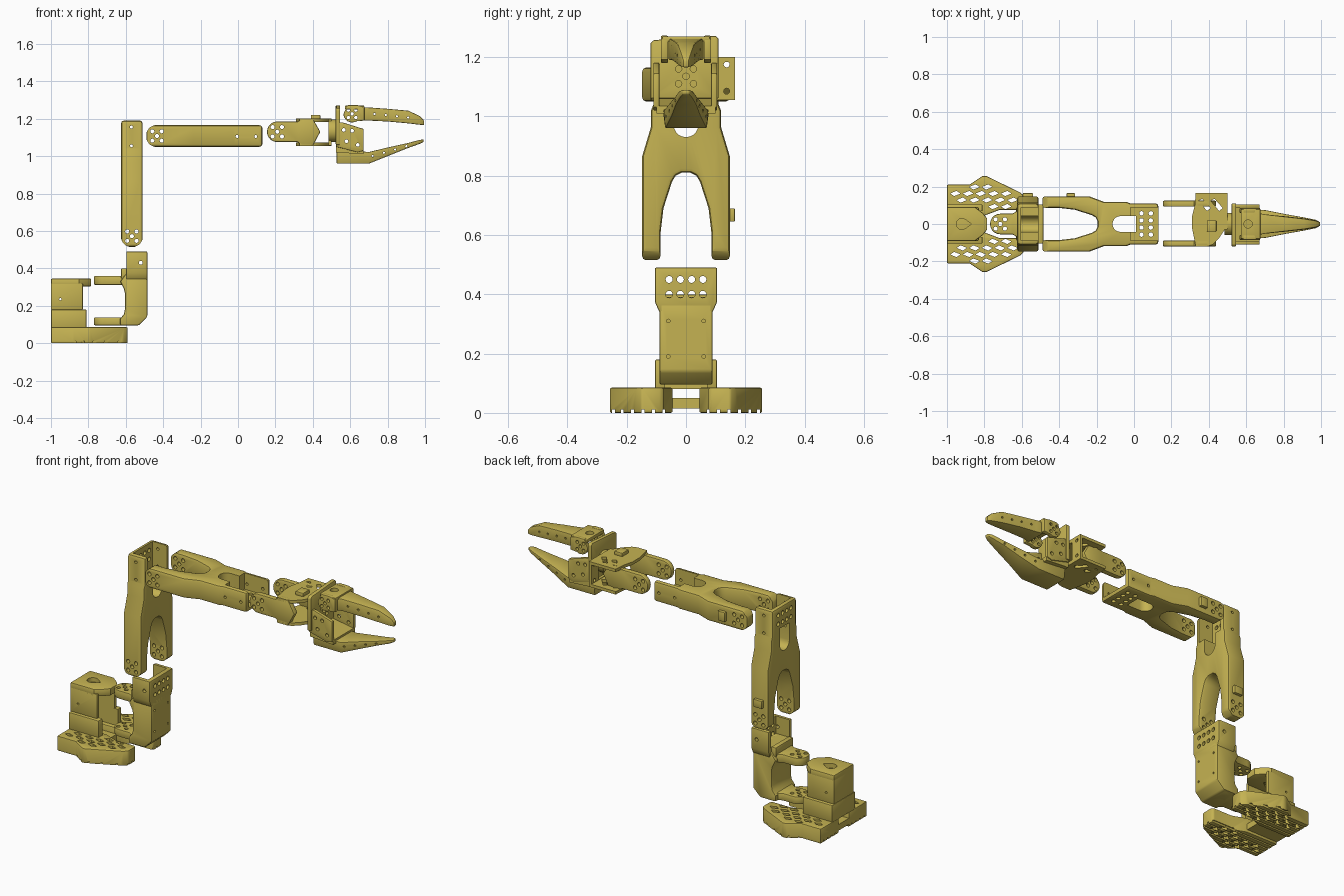
import bpy, bmesh, math
from mathutils import Matrix

if "Cube" in bpy.data.objects:
    bpy.data.objects.remove(bpy.data.objects["Cube"], do_unlink=True)

COLOUR = (0.56, 0.45, 0.085, 1)
mat = bpy.data.materials.new("mustard plastic")
mat.use_nodes = True
mat.diffuse_color = COLOUR
bsdf = next(n for n in mat.node_tree.nodes if n.type == 'BSDF_PRINCIPLED')
bsdf.inputs["Base Color"].default_value = COLOUR
bsdf.inputs["Roughness"].default_value = 0.6


# ---- 2D outlines and solids -------------------------------------------------
def rect(u0, u1, v0, v1):
    return [(u0, v0), (u1, v0), (u1, v1), (u0, v1)]


def arc(cu, cv, r, a0, a1, n=10):
    return [(cu + r * math.cos(math.radians(a0 + (a1 - a0) * i / n)),
             cv + r * math.sin(math.radians(a0 + (a1 - a0) * i / n))) for i in range(n + 1)]


def circle(cu, cv, r, n=12):
    return arc(cu, cv, r, 0, 360 - 360 / n, n - 1)


def horn(cu, cv, d=0.025, r=0.011):
    """Centre hole with four screw holes around it."""
    return [circle(cu, cv, r)] + [circle(cu + i * d, cv + j * d, r) for i in (-1, 1) for j in (-1, 1)]


def mirrored(half):
    """Close a half outline by reflecting its second coordinate."""
    return half + [(u, -v) for u, v in reversed(half)]


def mesh_object(name, shapes, matrix=None):
    """Each shape is (outline, axis, start, end), extruded along the axis."""
    place = {'x': lambda u, v, t: (t, u, v), 'y': lambda u, v, t: (u, t, v), 'z': lambda u, v, t: (u, v, t)}
    bm = bmesh.new()
    for pts, axis, a, b in shapes:
        lo = [bm.verts.new(place[axis](u, v, a)) for u, v in pts]
        hi = [bm.verts.new(place[axis](u, v, b)) for u, v in pts]
        bm.faces.new(lo)
        bm.faces.new(hi[::-1])
        for i in range(len(pts)):
            j = (i + 1) % len(pts)
            bm.faces.new((lo[i], hi[i], hi[j], lo[j]))
    return finish_mesh(name, bm, matrix)


def finish_mesh(name, bm, matrix=None):
    if matrix:
        bm.transform(matrix)
    bmesh.ops.recalc_face_normals(bm, faces=bm.faces)
    me = bpy.data.meshes.new(name)
    bm.to_mesh(me)
    bm.free()
    me.materials.append(mat)
    ob = bpy.data.objects.new(name, me)
    bpy.context.collection.objects.link(ob)
    return ob


def activate(ob):
    bpy.ops.object.select_all(action='DESELECT')
    bpy.context.view_layer.objects.active = ob
    ob.select_set(True)


def dress(ob, bevel=0.0, cuts=(), keep=None, matrix=None):
    """Bevel, then intersect with keep, then subtract every group of cutters."""
    activate(ob)
    if bevel:
        m = ob.modifiers.new("bevel", 'BEVEL')
        m.width, m.segments, m.limit_method, m.angle_limit = bevel, 2, 'ANGLE', math.radians(40)
        bpy.ops.object.modifier_apply(modifier=m.name)
    jobs = ([('INTERSECT', keep)] if keep else []) + [('DIFFERENCE', c) for c in cuts]
    for op, shapes in jobs:
        cutter = mesh_object("cutter", shapes, matrix)
        m = ob.modifiers.new("cut", 'BOOLEAN')
        m.operation, m.object, m.solver, m.use_self = op, cutter, 'EXACT', True
        bpy.ops.object.modifier_apply(modifier=m.name)
        bpy.data.objects.remove(cutter, do_unlink=True)
    bpy.ops.object.shade_smooth_by_angle(angle=math.radians(32))
    return ob


def part(name, shapes, bevel=0.0, cuts=(), keep=None, matrix=None):
    return dress(mesh_object(name, shapes, matrix), bevel, cuts, keep, matrix)


# ---- base feet: perforated wings with grooved undersides --------------------
def rim(x):
    return 0.21 if x < -0.88 else 0.21 + (x + 0.88) * 0.65 if x < -0.8 else 0.262 - (x + 0.8) * 0.49


WING = [(-1, .045), (-.8, .045), (-.72, .075), (-.6, .075), (-.59, .09), (-.59, .15), (-.61, .169),
        (-.79, .257), (-.81, .257), (-.88, .21), (-1, .21)]
for side, label in ((1, "left"), (-1, "right")):
    holes = []
    for row in range(5):
        for col in range(6):
            x = -0.955 + col * 0.068 + (row % 2) * 0.034
            y = 0.093 + row * 0.035
            if y + 0.025 < rim(x) and x < -0.62 and not (x < -0.78 and y < 0.12):
                diamond = [(x - .028, y), (x - .006, y - .014), (x + .028, y), (x + .006, y + .014)]
                holes.append(([(u, side * v) for u, v in diamond], 'z', -.1, .2))
    grooves = [(rect(-1.1, -.5, side * y - .005, side * y + .005), 'z', -.1, .012)
               for y in (.075, .11, .145, .18, .215, .245)]
    part(label + "_foot", [([(u, side * v) for u, v in WING], 'z', 0, .085)], .006, [holes, grooves])
part("base_bridge", [(rect(-1, -.8, -.06, .06), 'z', .015, .05)])

# ---- base motor housing, open toward the arm --------------------------------
opening = [(rect(-.085 + .015, .07, .05, .315), 'x', -.975, -.7)]
part("housing_lower", [(rect(-1, -.81, -.105, .105), 'z', .08, .18)], .006, [opening])
part("housing_upper", [(rect(-1, -.83, -.09, .09), 'z', .18, .32)], .004,
     [opening, [(circle(-.95, .235, .006), 'y', -.2, .2)]])
nose = mirrored([(-1, .09), (-.85, .09), (-.81, .06), (-.785, .03)])
keyhole = arc(-.92, 0, .03, 50, 310) + [(-.87, 0)]
part("housing_lid", [(nose, 'z', .303, .345)], .006, [[(keyhole, 'z', .2, .5)]])

# ---- shoulder bracket -------------------------------------------------------
arm_pad = arc(-.715, 0, .055, 90, 270) + [(-.65, -.055), (-.6, -.085), (-.54, -.085),
                                          (-.54, .085), (-.6, .085), (-.65, .055)]
pad_holes = [(h, 'z', 0, .6) for h in horn(-.715, 0)]
part("shoulder_lower_arm", [(arm_pad, 'z', .095, .138)], .006, [pad_holes])
part("shoulder_upper_arm", [(arm_pad, 'z', .312, .36)], .006, [pad_holes])
column = [(-.63, .095), (-.53, .095), (-.485, .14), (-.485, .37), (-.6, .37), (-.63, .33),
          (-.61, .29), (-.605, .27), (-.605, .18), (-.61, .155), (-.63, .13)]
part("shoulder_column", [(column, 'y', -.09, .09)], .008,
     [[(circle(y, z, .006), 'x', -.5, -.4) for y in (-.06, .06) for z in (.19, .31)]])
cup = [(-.09, .34), (.09, .34), (.105, .375), (.105, .49), (-.105, .49), (-.105, .375)]
part("shoulder_cup", [(cup, 'x', -.597, -.485)], .005,
     [[(rect(-.085, .085, .39, .6), 'x', -.7, -.51)],
      [(circle(y, z, .012), 'x', -.53, -.4) for y in (-.057, -.019, .019, .057) for z in (.4, .45)],
      [(circle(-.52, .43, .01), 'y', -.2, .2)]])
part("shoulder_tab", [(rect(-.625, -.595, -.08, .08), 'z', .345, .4)], .006)


# ---- upper arm and forearm: same forked link, different lengths -------------
def link(name, L, taper, window, matrix):
    T = .115
    outer = [(0, .148), (taper[0], .148), (taper[1], .118), (L - .17, .118), (L - .15, .11), (L, .11)]
    inner = [(.295, .015), (.285, .035), (.265, .047), (.175, .076), (.09, .086), (0, .086)]
    outline = inner + outer + [(u, -v) for u, v in reversed(inner + outer)]
    profile = arc(T / 2, T / 2, T / 2 + .002, 270, 90, 14) + [(L + .01, T + .002), (L + .01, -.002)]
    slot = arc(window + .042, 0, .042, 90, 270) + [(L - .12, -.042), (L - .12, .042)]
    pocket = [(rect(L - .15, L + .1, -.088, .088), 'z', .022, .3)]
    grid = [(circle(L - u, v, .012), 'z', -.1, .05) for u in (.04, .09) for v in (-.057, -.019, .019, .057)]
    screws = [(h, 'y', -.3, .3) for h in horn(.057, T / 2)]
    screws += [(circle(L - u, .055, .008), 'y', -.3, .3) for u in (.035, .135)]
    part(name, [(outline, 'z', 0, T)], .014,
         [[(slot, 'z', -.1, .3)], pocket, grid, screws], [(profile, 'y', -.3, .3)], matrix)
    part(name + "_cable_clip", [(rect(.13, .175, .03, .085), 'y', .14, .165)], .004, matrix=matrix)


UPRIGHT = Matrix(((0, 0, 1, -.625), (0, 1, 0, 0), (1, 0, 0, .515), (0, 0, 0, 1)))
link("upper_arm", .675, (.35, .45), .415, UPRIGHT)
link("forearm", .62, (.25, .33), .375, Matrix.Translation((-.49, 0, 1.05)))

# ---- wrist: two cheeks, curved slotted plates and a motor frame -------------
cheek = arc(.21, 1.13, .055, 270, 90, 12) + [(.32, 1.185), (.34, 1.2), (.40, 1.2), (.44, 1.13),
                                            (.40, 1.055), (.34, 1.055), (.32, 1.075)]
wrist_holes = [(h, 'y', -.3, .3) for h in horn(.21, 1.13)]
part("wrist_right_cheek", [(cheek, 'y', -.12, -.088)], .006, [wrist_holes])
part("wrist_left_cheek", [(cheek, 'y', .093, .125)], .006, [wrist_holes])
plate = [(.33, .165), (.5, .165), (.5, .02), (.485, -.03), (.455, -.075), (.42, -.11), (.39, -.12), (.33, -.12),
         (.32, -.07), (.31, -.02), (.31, .04), (.325, .1)]
slots = [([(x, .125), (x + .02, .135), (x + .065, .085), (x + .045, .07)], 'z', 1, 1.3) for x in (.345, .41)]
part("wrist_top_plate", [(plate, 'z', 1.183, 1.2)], 0, [slots])
part("wrist_bottom_plate", [(plate, 'z', 1.055, 1.072)], 0, [slots])
part("wrist_motor_frame", [(rect(-.03, .165, 1.056, 1.199), 'x', .484, .5)], 0,
     [[(rect(-.015, .1, 1.075, 1.18), 'x', .4, .6)],
      [(circle(.137, z, .01), 'x', .4, .6) for z in (1.07 + .015, 1.175)]])
part("wrist_clip", [(rect(.39, .44, -.04, .02), 'z', 1.195, 1.22)], .004)
part("wrist_horn", [(circle(0, 1.135, .06, 24), 'x', .485, .53)])

# ---- gripper body -----------------------------------------------------------
back = [(-.12, 1.06), (.11, 1.06), (.11, 1.262), (.1, 1.272), (-.11, 1.257), (-.12, 1.247)]
part("gripper_back_plate", [(back, 'x', .522, .546)], .005,
     [[(h, 'x', .4, .7) for h in horn(0, 1.135)]])
wall = [(.525, 1.18), (.56, 1.18), (.672, 1.145), (.672, 1.03), (.64, 1.02), (.525, 1.05)]
for y, label in ((-.11, "right"), (.085, "left")):
    part("gripper_" + label + "_wall", [(wall, 'y', y, y + .02)], .004,
         [[(circle(x, z, .01), 'y', -.3, .3) for x, z in ((.565, 1.14), (.61, 1.135), (.58, 1.08), (.64, 1.06))]])
floor = [(.525, 1.02), (.672, 1.01), (.672, 1.035), (.525, 1.06)]
part("gripper_floor", [(floor, 'y', -.1, .1)])


# ---- jaws -------------------------------------------------------------------
def jaw(name, sections, screws):
    """Loft rectangles given as (x, half width, bottom, top, half width at top)."""
    bm = bmesh.new()
    rings = [[bm.verts.new((x, y, z)) for y, z in ((-w, lo), (w, lo), (t, hi), (-t, hi))]
             for x, w, lo, hi, t in sections]
    for a, b in zip(rings, rings[1:]):
        for i in range(4):
            bm.faces.new((a[i], a[(i + 1) % 4], b[(i + 1) % 4], b[i]))
    bm.faces.new(rings[0])
    bm.faces.new(rings[-1][::-1])
    dress(finish_mesh(name, bm), .005, [[(circle(x, z, .006, 8), 'y', -.3, .3) for x, z in screws]])


jaw("lower_jaw", [(.527, .07, .96, 1.035, .08), (.70, .07, .96, 1.022, .075), (.80, .05, 1.0, 1.046, .055),
                  (.90, .035, 1.04, 1.068, .037), (.97, .02, 1.065, 1.086, .024), (.992, .01, 1.075, 1.09, .012)],
    [(.72, 1.0), (.78, 1.018), (.84, 1.035), (.90, 1.053)])
jaw("upper_jaw", [(.66, .06, 1.19, 1.262, .06), (.70, .05, 1.19, 1.26, .052), (.80, .042, 1.185, 1.253, .04),
                  (.91, .03, 1.175, 1.243, .028), (.97, .02, 1.168, 1.215, .018), (.995, .01, 1.165, 1.19, .01)],
    [(.73, 1.225), (.79, 1.22), (.85, 1.213), (.91, 1.207)])
hinge = arc(.61, 1.226, .046, 180, 300) + [(.675, 1.19), (.675, 1.262), (.64, 1.272), (.585, 1.272)]
hinge_holes = [(h, 'y', -.3, .3) for h in horn(.61, 1.226, .02, .009)]
for y, label in ((-.085, "right"), (.06, "left")):
    part("upper_jaw_" + label + "_cheek", [(hinge, 'y', y, y + .025)], .004, [hinge_holes])
part("upper_jaw_top", [(rect(.572, .675, -.08, .08), 'z', 1.25, 1.27)], .004,
     [[(circle(.61, 0, .022, 16), 'z', 1, 1.5)]])
